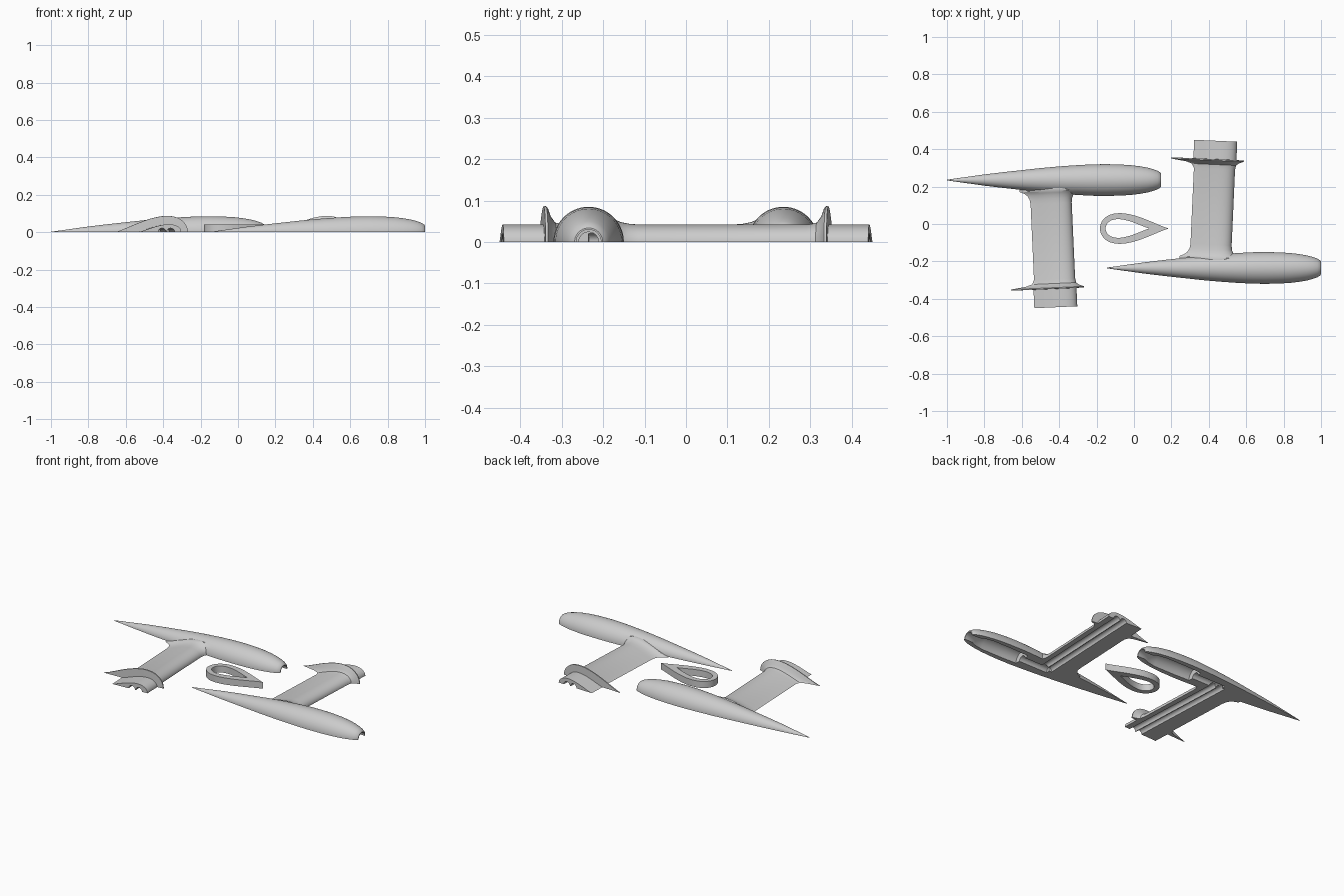
import bpy, bmesh, math
from mathutils import Vector, Matrix

if "Cube" in bpy.data.objects:
    bpy.data.objects.remove(bpy.data.objects["Cube"])

grey = bpy.data.materials.new("light_grey")
grey.use_nodes = True
colour = (0.6, 0.6, 0.6, 1)
grey.diffuse_color = colour
grey.node_tree.nodes["Principled BSDF"].inputs["Base Color"].default_value = colour


def add_object(name, bm):
    bmesh.ops.recalc_face_normals(bm, faces=bm.faces)
    mesh = bpy.data.meshes.new(name)
    bm.to_mesh(mesh)
    bm.free()
    mesh.materials.append(grey)
    obj = bpy.data.objects.new(name, mesh)
    bpy.context.collection.objects.link(obj)
    return obj


def loft(name, rings, wrap=False):
    """Skin closed rings of equal point count; cap the ends or wrap around."""
    bm = bmesh.new()
    loops = [[bm.verts.new(p) for p in ring] for ring in rings]
    n = len(loops[0])
    pairs = list(zip(loops, loops[1:]))
    if wrap:
        pairs.append((loops[-1], loops[0]))
    for a, b in pairs:
        for i in range(n):
            j = (i + 1) % n
            bm.faces.new((a[i], a[j], b[j], b[i]))
    if not wrap:
        bm.faces.new(loops[0])
        bm.faces.new(loops[-1])
    return add_object(name, bm)


def combine(target, other, operation):
    bpy.ops.object.select_all(action='DESELECT')
    bpy.context.view_layer.objects.active = target
    target.select_set(True)
    mod = target.modifiers.new("combine", 'BOOLEAN')
    mod.operation, mod.solver, mod.object = operation, 'EXACT', other
    bpy.ops.object.modifier_apply(modifier=mod.name)
    bpy.data.objects.remove(other)


def smooth(obj):
    bpy.ops.object.select_all(action='DESELECT')
    bpy.context.view_layer.objects.active = obj
    obj.select_set(True)
    bpy.ops.object.shade_smooth_by_angle(angle=math.radians(32))


def teardrop(tail, nose, height, steps=28):
    """Upper outline from the pointed tail to the round nose."""
    pts = []
    for i in range(steps + 1):
        s = (1 + math.cos(math.pi * i / steps)) / 2
        h = height * math.sqrt(s) * max(0, 1 - s) ** 1.25 / 0.351
        pts.append((nose + (tail - nose) * s, h))
    return pts


def round_rod(name, start, end, radii, sides=32):
    """Round bar along a line, with (fraction, radius) stations."""
    start, end = Vector(start), Vector(end)
    turn = (end - start).to_track_quat('Z', 'Y')
    rings = []
    for t, r in radii:
        c = start.lerp(end, t)
        rings.append([c + turn @ Vector((r * math.cos(a), r * math.sin(a), 0))
                      for a in (2 * math.pi * (i + 0.5) / sides for i in range(sides))])
    return loft(name, rings)


AXIS_Y, TAIL_X, SWEEP = 0.235, -1.0, 0.045


def swept(u, y):
    return -0.438 - SWEEP * y + u, y + SWEEP * u


# Pod: slender half body of revolution (distance from tail, radius)
pod_profile = [(0, .002), (.1, .016), (.2, .030), (.3, .042), (.4, .053), (.5, .064),
               (.6, .073), (.7, .080), (.78, .084), (.85, .085), (.92, .0835),
               (.98, .080), (1.03, .074), (1.07, .067), (1.1, .059), (1.125, .050),
               (1.14, .041), (1.145, .034)]
pod = round_rod("pod_half_left", (TAIL_X, AXIS_Y, 0), (TAIL_X + 1, AXIS_Y, 0),
                pod_profile, 64)

# Strut with root flare, thin collar flange and end tab (y, tail, nose, height)
stations = [(-.445, -.115, .115, .042), (-.347, -.115, .115, .042),
            (-.346, -.235, .155, .086), (-.340, -.235, .155, .087),
            (-.335, -.200, .143, .080), (-.329, -.155, .128, .062),
            (-.318, -.122, .115, .047), (-.295, -.110, .110, .042),
            (.110, -.110, .110, .042), (.135, -.114, .113, .044),
            (.155, -.125, .123, .048), (.168, -.142, .137, .054),
            (.178, -.165, .155, .060), (.200, -.165, .155, .060)]
rings = []
for y, tail, nose, height in stations:
    outline = teardrop(tail, nose, height)
    outline = [(tail, -.03)] + outline + [(nose, -.03)]
    rings.append([(*swept(u, y), z) for u, z in outline])
strut = loft("strut", rings)
combine(pod, strut, 'UNION')

# Trim everything under the split plane
bm = bmesh.new()
bmesh.ops.create_cube(bm, size=1, matrix=Matrix.Translation((-.4, 0, -.5))
                      @ Matrix.Diagonal((3, 3, 1, 1)))
combine(pod, add_object("trim_block", bm), 'DIFFERENCE')

# Twin wire grooves along the strut
for u in (.012, .058):
    a, b = swept(u, -.5), swept(u, .235)
    combine(pod, round_rod("wire_groove", (*a, 0), (*b, 0), [(0, .021), (1, .021)]),
            'DIFFERENCE')

# Hollow in the pod: rear wire channel, main chamber and nose opening
hollow = [(.56, .024), (.755, .024), (.757, .052), (.85, .056), (1.0, .056),
          (1.06, .046), (1.09, .030), (1.2, .030)]
combine(pod, round_rod("hollow", (TAIL_X, AXIS_Y, 0), (TAIL_X + 1, AXIS_Y, 0), hollow),
        'DIFFERENCE')
smooth(pod)

# Matching mirrored half
other = pod.copy()
other.data = pod.data.copy()
other.name = "pod_half_right"
bpy.context.collection.objects.link(other)
other.data.transform(Matrix.Translation((.855, 0, 0)) @ Matrix.Diagonal((1, -1, 1, 1)))
other.data.flip_normals()


# Loose teardrop collar ring
def full_teardrop(tail, nose, half, z):
    top = teardrop(tail, nose, half)
    under = [(x, -y) for x, y in top[-2:0:-1]]
    return [(x, y - .024, z) for x, y in top + under]


outer, inner = (.187, -.182, .082), (.083, -.152, .050)
collar = loft("collar_ring", [full_teardrop(*outer, 0), full_teardrop(*outer, .04),
                              full_teardrop(*inner, .04), full_teardrop(*inner, 0)], wrap=True)
smooth(collar)
